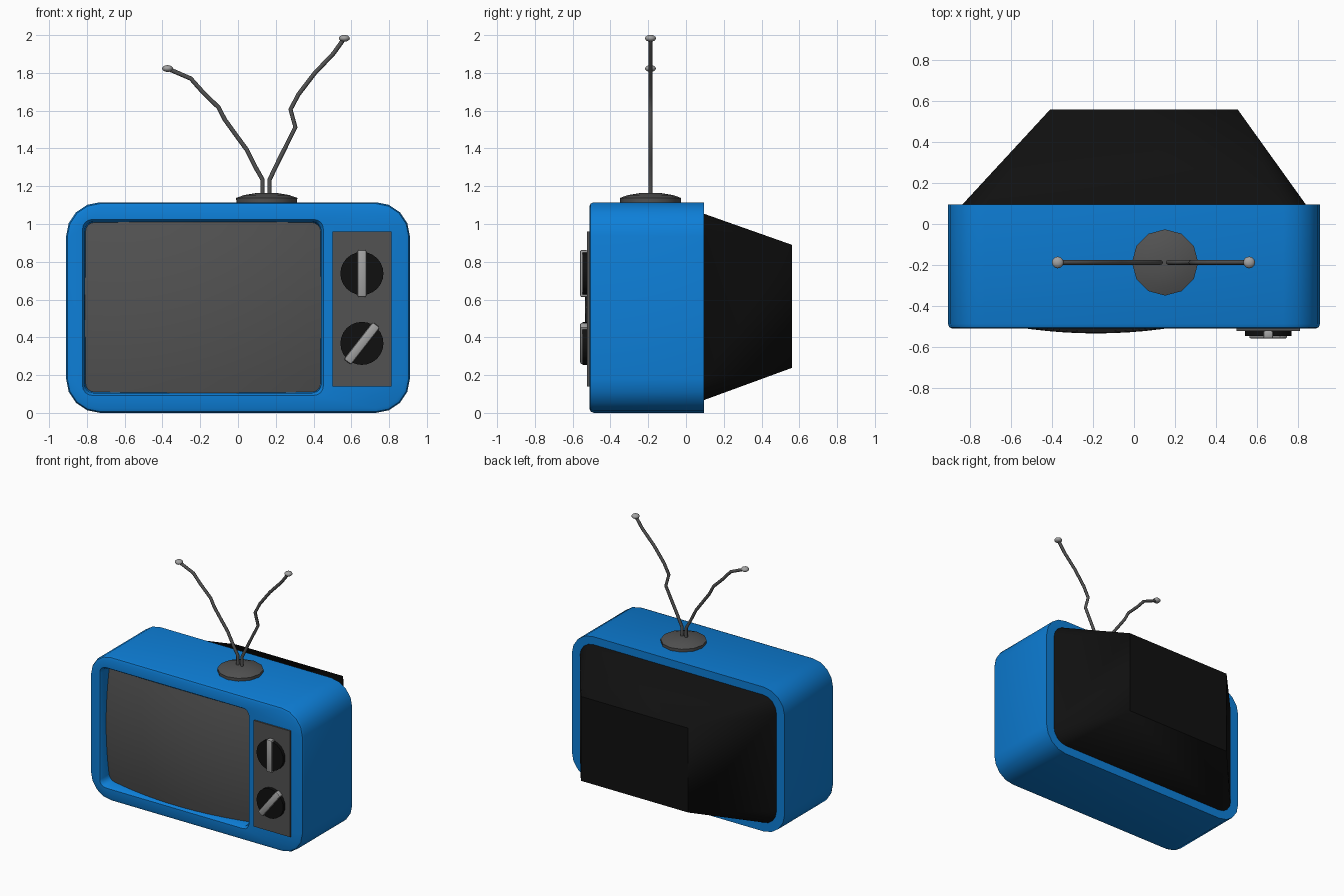
import bpy, bmesh, math
from mathutils import Matrix, Vector

if "Cube" in bpy.data.objects:
    bpy.data.objects.remove(bpy.data.objects["Cube"])


def material(name, color):
    m = bpy.data.materials.new(name)
    m.diffuse_color = (*color, 1)
    m.use_nodes = True
    m.node_tree.nodes["Principled BSDF"].inputs["Base Color"].default_value = m.diffuse_color
    return m


BLUE = material("blue plastic", (0.004, 0.21, 0.68))
GREY = material("dark grey", (0.085, 0.085, 0.085))
BLACK = material("black", (0.005, 0.005, 0.005))
SILVER = material("silver", (0.36, 0.36, 0.36))


def finish(name, bm, mat, angle=35):
    bmesh.ops.recalc_face_normals(bm, faces=bm.faces)
    mesh = bpy.data.meshes.new(name)
    bm.to_mesh(mesh)
    bm.free()
    mesh.materials.append(mat)
    ob = bpy.data.objects.new(name, mesh)
    bpy.context.collection.objects.link(ob)
    bpy.ops.object.select_all(action='DESELECT')
    ob.select_set(True)
    bpy.context.view_layer.objects.active = ob
    bpy.ops.object.shade_smooth_by_angle(angle=math.radians(angle))
    return ob


def rounded_rect(x0, x1, z0, z1, r, y, seg=4):
    pts = []
    corners = [(x1 - r, z1 - r), (x0 + r, z1 - r), (x0 + r, z0 + r), (x1 - r, z0 + r)]
    for k, (cx, cz) in enumerate(corners):
        for i in range(seg + 1):
            a = math.pi / 2 * (k + i / seg)
            pts.append((cx + r * math.cos(a), y, cz + r * math.sin(a)))
    return pts


def loft(name, rings, mat):
    bm = bmesh.new()
    loops = [[bm.verts.new(p) for p in ring] for ring in rings]
    n = len(loops[0])
    for a, b in zip(loops, loops[1:]):
        for i in range(n):
            j = (i + 1) % n
            bm.faces.new((a[i], a[j], b[j], b[i]))
    bm.faces.new(loops[0])
    bm.faces.new(loops[-1])
    bmesh.ops.remove_doubles(bm, verts=bm.verts, dist=1e-5)
    return finish(name, bm, mat)


def box(name, center, size, mat, bevel=0, tilt=0):
    bm = bmesh.new()
    bmesh.ops.create_cube(bm, size=1, matrix=Matrix.Diagonal((*size, 1)))
    if bevel:
        bmesh.ops.bevel(bm, geom=bm.edges[:], offset=bevel, segments=2,
                        profile=0.5, affect='EDGES')
    bm.transform(Matrix.Translation(center) @ Matrix.Rotation(tilt, 4, 'Y'))
    return finish(name, bm, mat)


# Cabinet: rounded shell, soft front edge, then the screen recess
def shell(inset, y):
    return rounded_rect(-0.91 + inset, 0.91 - inset, inset, 1.115 - inset, 0.18 - inset, y)


loft("cabinet", [
    shell(0, 0.095), shell(0, -0.488), shell(0.007, -0.505), shell(0.024, -0.512),
    rounded_rect(-0.823, 0.452, 0.093, 1.024, 0.05, -0.512),
    rounded_rect(-0.812, 0.44, 0.106, 1.012, 0.045, -0.495),
    rounded_rect(-0.805, 0.436, 0.112, 1.006, 0.045, -0.40)], BLUE)

# Rear housing: rounded at the cabinet, tapering to a sharp rectangle
loft("rear_housing", [
    rounded_rect(-0.844, 0.844, 0.066, 1.056, 0.115, 0.09),
    rounded_rect(-0.41, 0.507, 0.238, 0.89, 0.0, 0.56)], BLACK)

# Screen: domed grid whose edges tuck into the recess walls
bm = bmesh.new()
bmesh.ops.create_grid(bm, x_segments=16, y_segments=12, size=1)
for v in bm.verts:
    dx, dz = v.co.x * 0.635, v.co.y * 0.46
    v.co = Vector((-0.185 + dx, -0.535 + 0.205 * (dx * dx + dz * dz), 0.559 + dz))
screen = finish("screen", bm, GREY)
if screen.data.polygons[0].normal.y > 0:
    screen.data.flip_normals()

# Control panel and two knobs
box("control_panel", (0.656, -0.512, 0.55), (0.312, 0.022, 0.82), GREY)
for name, z, tilt in (("upper", 0.738, 0), ("lower", 0.368, math.radians(38))):
    bm = bmesh.new()
    bmesh.ops.create_cone(bm, cap_ends=True, segments=24, radius1=0.114, radius2=0.114,
                          depth=0.032, matrix=Matrix.Translation((0.656, -0.532, z))
                          @ Matrix.Rotation(math.pi / 2, 4, 'X'))
    finish(name + "_knob_disc", bm, BLACK)
    box(name + "_knob_grip", (0.656, -0.541, z), (0.048, 0.04, 0.25), SILVER, 0.01, tilt)

# Antenna base: low dome with twelve sides
AY = -0.188
rings = []
for r, z in ((0.16, 1.11), (0.162, 1.138), (0.12, 1.153), (0.06, 1.163), (0.02, 1.165)):
    rings.append([(0.152 + r * math.cos(i * math.pi / 6), AY + r * math.sin(i * math.pi / 6), z)
                  for i in range(12)])
loft("antenna_base", rings, GREY)

# Antennas: bent rods with a flattened ball at each tip
paths = {
    "left": [(0.13, 1.14), (0.13, 1.235), (0.093, 1.30), (0.045, 1.395), (-0.01, 1.47),
             (-0.07, 1.553), (-0.103, 1.617), (-0.188, 1.70), (-0.25, 1.77), (-0.373, 1.823)],
    "right": [(0.167, 1.14), (0.167, 1.235), (0.22, 1.345), (0.304, 1.512), (0.278, 1.606),
              (0.32, 1.686), (0.405, 1.797), (0.505, 1.902), (0.563, 1.983)]}
for side, path in paths.items():
    cu = bpy.data.curves.new(side + "_antenna", 'CURVE')
    cu.dimensions = '3D'
    cu.bevel_depth = 0.0115
    cu.bevel_resolution = 2
    cu.use_fill_caps = True
    cu.materials.append(GREY)
    sp = cu.splines.new('POLY')
    sp.points.add(len(path) - 1)
    for p, (x, z) in zip(sp.points, path):
        p.co = (x, AY, z, 1)
    ob = bpy.data.objects.new(side + "_antenna", cu)
    bpy.context.collection.objects.link(ob)
    bpy.ops.object.select_all(action='DESELECT')
    ob.select_set(True)
    bpy.context.view_layer.objects.active = ob
    bpy.ops.object.convert(target='MESH')

    bm = bmesh.new()
    bmesh.ops.create_uvsphere(bm, u_segments=12, v_segments=8, radius=1,
                              matrix=Matrix.Translation((path[-1][0], AY, path[-1][1]))
                              @ Matrix.Diagonal((0.029, 0.029, 0.018, 1)))
    finish(side + "_antenna_tip", bm, SILVER, 60)
